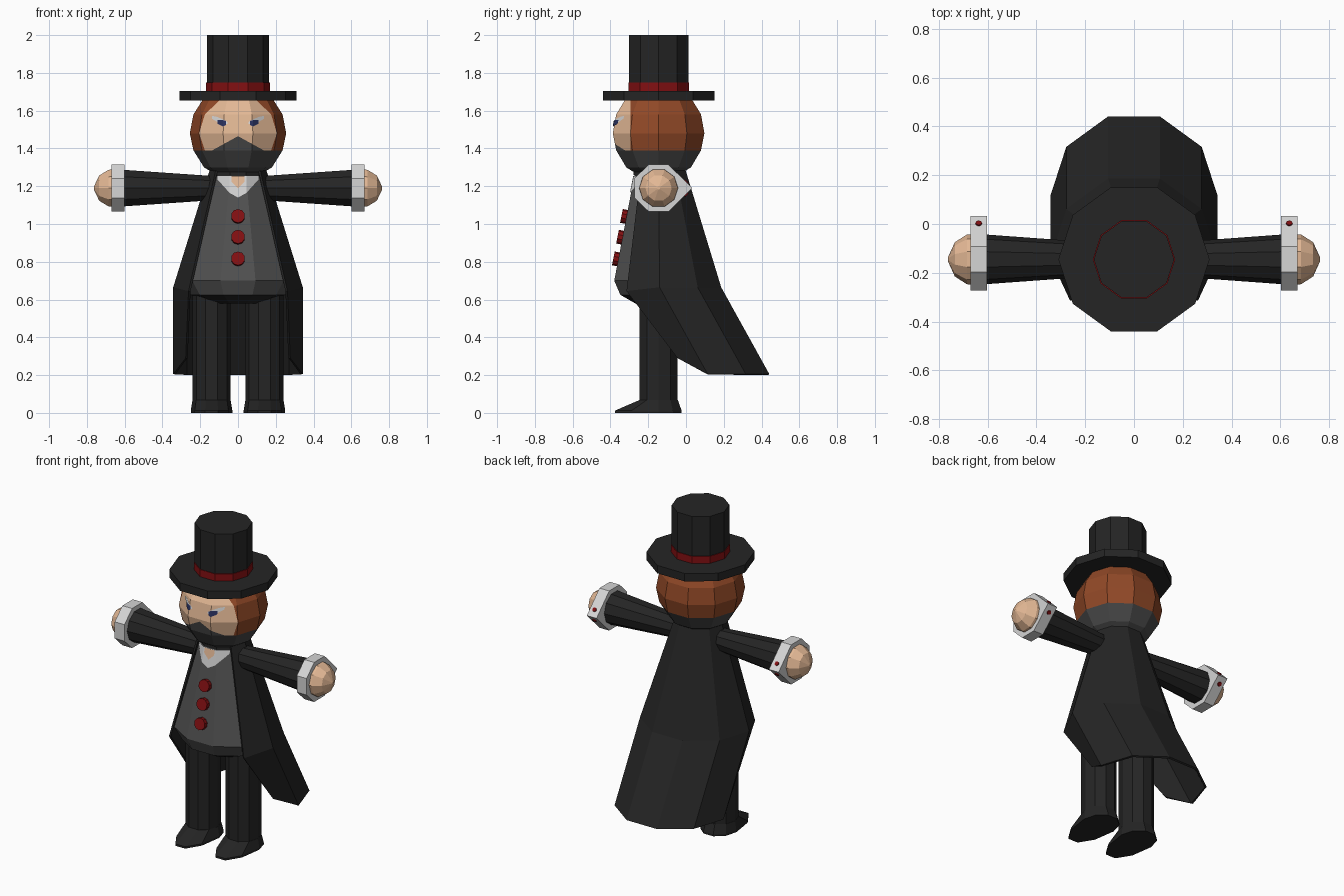
import bpy, bmesh, math
from mathutils import Vector, Matrix
from mathutils.bvhtree import BVHTree

if "Cube" in bpy.data.objects:
    bpy.data.objects.remove(bpy.data.objects["Cube"])

CY = -0.145  # body axis


def mat(name, r, g, b):
    m = bpy.data.materials.new(name)
    m.diffuse_color = (r, g, b, 1)
    m.use_nodes = True
    m.node_tree.nodes["Principled BSDF"].inputs["Base Color"].default_value = m.diffuse_color
    return m


BLACK = mat("black_cloth", 0.018, 0.018, 0.018)
VEST = mat("grey_vest", 0.083, 0.083, 0.083)
BEARD = mat("dark_grey", 0.066, 0.066, 0.066)
HAIR = mat("auburn_hair", 0.28, 0.065, 0.02)
SKIN = mat("skin", 0.77, 0.48, 0.30)
RED = mat("red", 0.23, 0.005, 0.006)
WHITE = mat("off_white", 0.66, 0.66, 0.66)
NAVY = mat("navy", 0.022, 0.03, 0.11)


def finish(name, bm, *mats):
    me = bpy.data.meshes.new(name)
    bm.to_mesh(me)
    bm.free()
    ob = bpy.data.objects.new(name, me)
    bpy.context.collection.objects.link(ob)
    for m in mats:
        me.materials.append(m)
    return ob


def loft(rings, closed=True):
    """Skin a list of equally long point rings; closed also caps both ends."""
    bm = bmesh.new()
    vs = [[bm.verts.new(p) for p in ring] for ring in rings]
    n = len(vs[0])
    for a, b in zip(vs, vs[1:]):
        for i in range(n if closed else n - 1):
            j = (i + 1) % n
            bm.faces.new((a[i], a[j], b[j], b[i]))
    if closed:
        bm.faces.new(vs[0][::-1])
        bm.faces.new(vs[-1])
        bmesh.ops.recalc_face_normals(bm, faces=bm.faces)
    return bm


def ring(z, rx, ry=None, cx=0, cy=CY, n=10):
    ry = rx if ry is None else ry
    return [(cx + rx * math.cos(2 * math.pi * i / n), cy + ry * math.sin(2 * math.pi * i / n), z)
            for i in range(n)]


def xring(x, r, n=10):
    return [(x, CY + r * math.cos(2 * math.pi * i / n), 1.19 + r * math.sin(2 * math.pi * i / n))
            for i in range(n)]


def panel(name, tree, columns, m, lift=0.006):
    """Thin plate laid on a front surface; columns are (x, top z, bottom z)."""
    bm = bmesh.new()
    pairs = []
    for x, *zs in columns:
        pair = []
        for z in zs:
            hit = tree.ray_cast(Vector((x, -2, z)), Vector((0, 1, 0)))[0]
            pair.append(bm.verts.new((x, hit.y - lift, z)))
        pairs.append(pair)
    for (t0, b0), (t1, b1) in zip(pairs, pairs[1:]):
        bm.faces.new((b0, b1, t1, t0))
    finish(name, bm, m)


def disc(name, loc, normal, r, depth, m, n=10):
    bm = bmesh.new()
    rot = Vector(normal).to_track_quat('Z', 'Y').to_matrix().to_4x4()
    bmesh.ops.create_cone(bm, cap_ends=True, segments=n, radius1=r, radius2=r, depth=depth,
                          matrix=Matrix.Translation(loc) @ rot)
    finish(name, bm, m)


# Top hat
finish("hat_brim", loft([ring(1.655, .31), ring(1.705, .31)]), BLACK)
finish("hat_band", loft([ring(1.70, .169), ring(1.75, .169)]), RED)
finish("hat_crown", loft([ring(1.70, .165), ring(2.0, .165)]), BLACK)

# Head: skin front, hair behind, beard below with a peak under the nose
bm = loft([ring(z, r) for z, r in ((1.27, .13), (1.30, .18), (1.39, .236), (1.48, .255),
                                   (1.58, .236), (1.66, .185))])
tree_head = BVHTree.FromBMesh(bm)


def cut(test, co, no):
    faces = [f for f in bm.faces if test(f.calc_center_median())]
    geom = {g for f in faces for g in (*f.verts, *f.edges, f)}
    bmesh.ops.bisect_plane(bm, geom=list(geom), plane_co=co, plane_no=no)


cut(lambda c: True, (0, -.295, 0), (0, 1, 0))
front = lambda c: c.y < -.295 and 1.3 < c.z < 1.56
cut(front, (0, 0, 0), (1, 0, 0))
for s in (-1, 1):
    cut(lambda c: front(c) and c.x * s > 0, (0, 0, 1.465), (s * .55, 0, 1))
for f in bm.faces:
    c = f.calc_center_median()
    if c.z < 1.39 or (c.y < -.295 and c.z < 1.465 - .55 * abs(c.x)):
        f.material_index = 2
    elif c.y > -.295:
        f.material_index = 1
finish("head", bm, SKIN, HAIR, BEARD)

# Eyes with slanted whites
for s, side in ((-1, "right"), (1, "left")):
    white = [(.055, 1.54, 1.53), (.078, 1.553, 1.527), (.11, 1.567, 1.54), (.138, 1.573, 1.558)]
    pupil = [(.063, 1.546, 1.524), (.079, 1.55, 1.516), (.108, 1.55, 1.53)]
    for label, cols, m, lift in (("eye", white, WHITE, .004), ("pupil", pupil, NAVY, .007)):
        panel(f"{side}_{label}", tree_head, sorted((s * x, t, b) for x, t, b in cols), m, lift)

# Vest body with black collar and underside
bm = loft([ring(.58, .15, .13), ring(.625, .25, .213), ring(.70, .30, .247),
           ring(1.255, .138, .135), ring(1.285, .135, .13)])
tree_body = BVHTree.FromBMesh(bm)
for f in bm.faces:
    z = f.calc_center_median().z
    f.material_index = 1 if z > 1.25 or z < .62 else 0
finish("vest", bm, VEST, BLACK)

# Shirt collar, throat and buttons
panel("shirt_collar", tree_body, [(-.108, 1.254, 1.235), (-.045, 1.254, 1.165), (0, 1.254, 1.14),
                                  (.045, 1.254, 1.165), (.108, 1.254, 1.235)], WHITE)
panel("throat", tree_body, [(-.035, 1.254, 1.225), (0, 1.254, 1.19), (.035, 1.254, 1.225)], SKIN, .009)
for i, z in enumerate((1.04, .93, .815)):
    y = tree_body.ray_cast(Vector((0, -2, z)), Vector((0, 1, 0)))[0].y
    disc(f"vest_button_{i + 1}", (0, y - .012, z), (0, -1, .2), .037, .03, RED)


# Cape: open-fronted decagon rings sweeping backwards
def cape_ring(z, r, cy, front_pt):
    pts = [(r * math.cos(math.radians(a)), cy + r * math.sin(math.radians(a)), z)
           for a in range(0, 181, 36)]
    x, y, fz = front_pt
    return [(x, y, fz), *pts, (-x, y, fz)]


bm = loft([cape_ring(.205, .343, .115, (.277, -.045, .29)),
           cape_ring(.665, .343, -.14, (.262, -.315, .645)),
           cape_ring(1.285, .15, CY, (.118, -.238, 1.285))], closed=False)
cape = finish("cape", bm, BLACK)
solid = cape.modifiers.new("thickness", 'SOLIDIFY')
solid.thickness = .012
solid.offset = -1
finish("shoulder_cap", loft([ring(1.26, .14), ring(1.287, .14)]), BLACK)

for s, side in ((-1, "right"), (1, "left")):
    # Arm, cuff and hand
    finish(f"{side}_sleeve", loft([xring(s * .05, .06), xring(s * .17, .07), xring(s * .61, .102)]), BLACK)
    outline = [(.178, 0), (.052, .125), (-.052, .125), (-.128, .052),
               (-.128, -.052), (-.052, -.125), (.052, -.125)]
    finish(f"{side}_cuff", loft([[(s * x, CY + y, 1.19 + z) for y, z in outline]
                                 for x in (.602, .67)]), WHITE)
    finish(f"{side}_hand", loft([xring(s * x, r) for x, r in
                                 ((.65, .104), (.685, .102), (.735, .07), (.763, .008))]), SKIN)
    for up in (-1, 1):
        disc(f"{side}_cuff_button_{'upper' if up > 0 else 'lower'}",
             (s * .637, CY + .146, 1.19 + up * .033), (0, 1, up), .013, .012, RED, 8)

    # Trouser leg and pointed shoe
    cx = s * .14
    finish(f"{side}_leg", loft([ring(.06, .1, .105, cx), ring(.64, .1, .105, cx)]), BLACK)
    sole = [(x, y if y > CY else CY + (y - CY) * 1.9, z) for x, y, z in ring(0, .11, .128, cx)]
    finish(f"{side}_shoe", loft([sole, [(x, y, .012) for x, y, z in sole],
                                 ring(.068, .101, .107, cx)]), BLACK)
